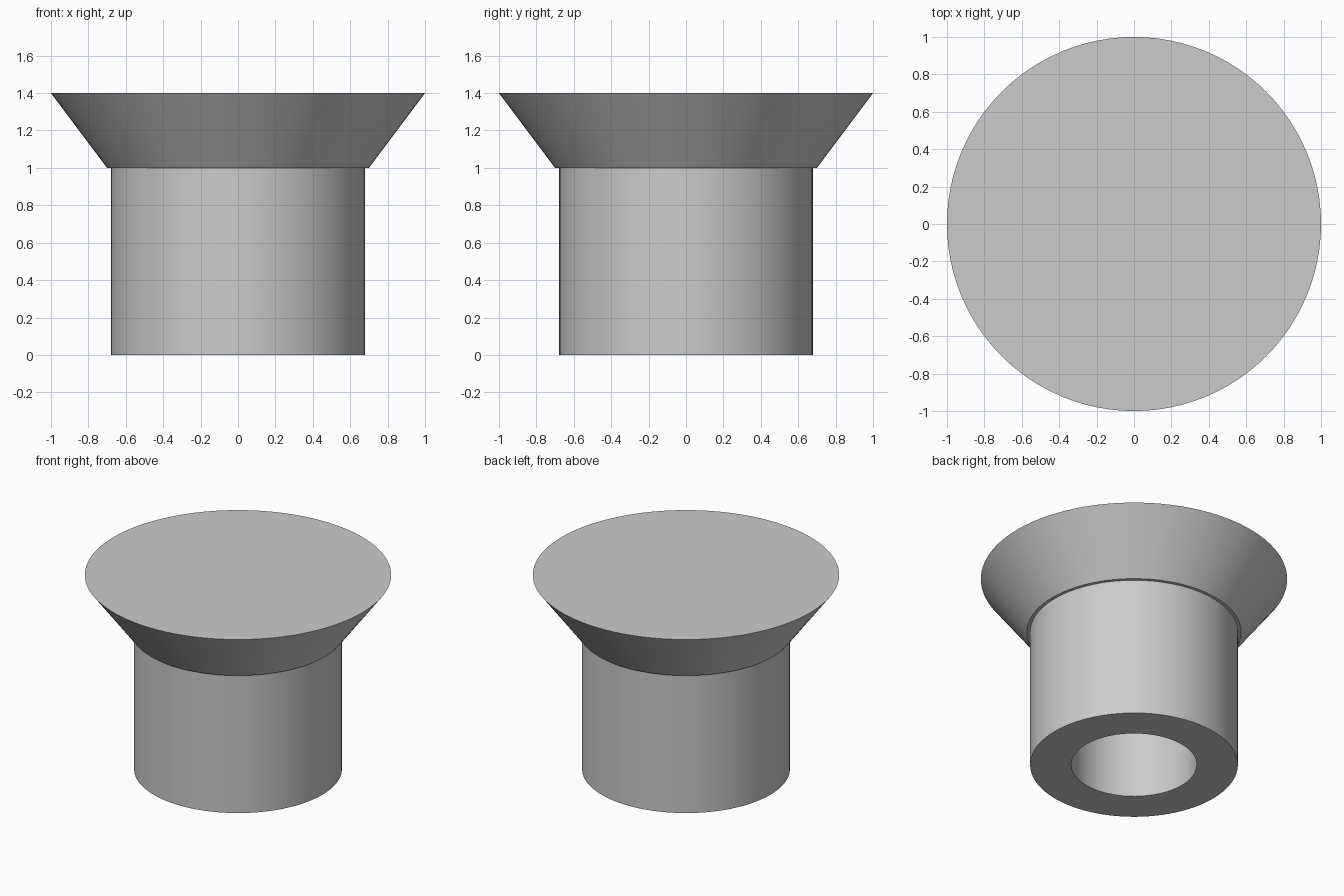
import bpy
import bmesh
from math import cos, sin, pi, radians

cube = bpy.data.objects.get("Cube")
if cube:
    bpy.data.objects.remove(cube, do_unlink=True)

SEGMENTS = 96
BORE = 0.41       # shaft hole radius
FLAT_X = 0.29     # position of the flat inside the hole
HEAD_Z = 1.0      # underside of the head
OVERLAP = 0.02    # how far parts sink into each other

grey = bpy.data.materials.new("plain grey")
grey.use_nodes = True
grey.diffuse_color = (0.6, 0.6, 0.6, 1)
grey.node_tree.nodes["Principled BSDF"].inputs["Base Color"].default_value = grey.diffuse_color


def finish(name, bm):
    """Turn a bmesh into a shaded object with clean normals."""
    bmesh.ops.remove_doubles(bm, verts=bm.verts, dist=1e-5)
    bmesh.ops.recalc_face_normals(bm, faces=bm.faces)
    mesh = bpy.data.meshes.new(name)
    bm.to_mesh(mesh)
    bm.free()
    mesh.materials.append(grey)
    obj = bpy.data.objects.new(name, mesh)
    bpy.context.collection.objects.link(obj)
    bpy.ops.object.select_all(action="DESELECT")
    obj.select_set(True)
    bpy.context.view_layer.objects.active = obj
    bpy.ops.object.shade_smooth_by_angle(angle=radians(30))
    return obj


def revolve(name, profile, closed=False):
    """Spin a profile of (radius, height) points around z."""
    bm = bmesh.new()
    verts = [bm.verts.new((r, 0, z)) for r, z in profile]
    pairs = list(zip(verts, verts[1:]))
    if closed:
        pairs.append((verts[-1], verts[0]))
    edges = [bm.edges.new(p) for p in pairs]
    bmesh.ops.spin(bm, geom=verts + edges, cent=(0, 0, 0), axis=(0, 0, 1),
                   angle=2 * pi, steps=SEGMENTS, use_merge=True)
    # flat end discs
    bmesh.ops.remove_doubles(bm, verts=bm.verts, dist=1e-5)
    if not closed:
        bmesh.ops.holes_fill(bm, edges=[e for e in bm.edges if e.is_boundary], sides=0)
    return finish(name, bm)


# flared head, closed at both ends
revolve("flared_head", [(0.70, HEAD_Z), (1.0, 1.4)])

# hollow stem with the shaft hole
top = HEAD_Z + OVERLAP
revolve("hollow_stem", [(0.678, 0), (0.678, top), (BORE, top), (BORE, 0)], closed=True)

# flat on one side of the shaft hole, set back from the opening
bm = bmesh.new()
radius = BORE + OVERLAP
half = radians(47.6)
steps = 24
arc = [-half + 2 * half * i / steps for i in range(steps + 1)]
ring = [bm.verts.new((max(FLAT_X, radius * cos(a)), radius * sin(a), 0.235)) for a in arc]
base = bm.faces.new(ring)
grown = bmesh.ops.extrude_face_region(bm, geom=[base])["geom"]
bmesh.ops.translate(bm, vec=(0, 0, top - 0.235),
                    verts=[g for g in grown if isinstance(g, bmesh.types.BMVert)])
finish("shaft_flat", bm)
